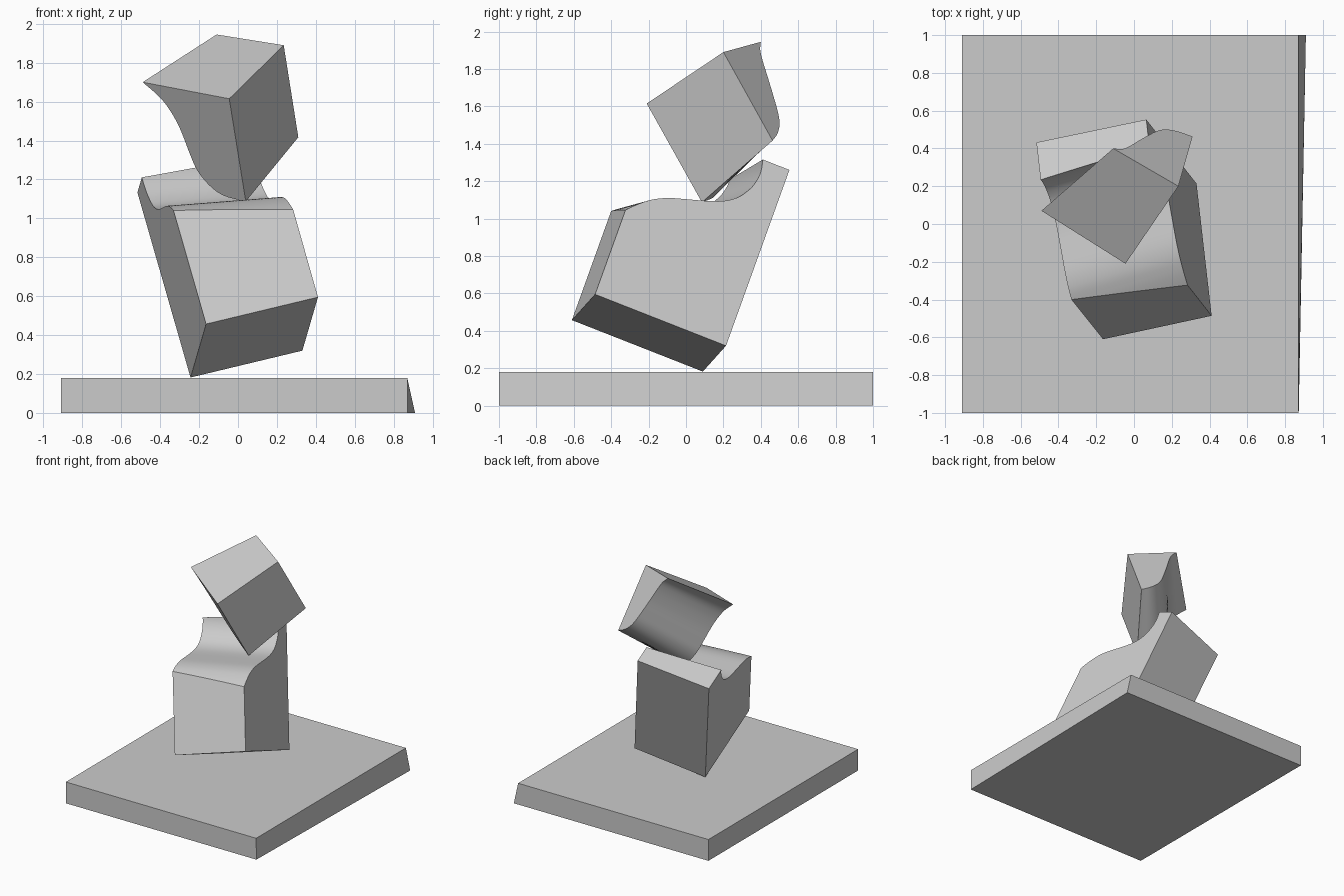
import bpy, bmesh
from mathutils import Vector as V

if "Cube" in bpy.data.objects:
    bpy.data.objects.remove(bpy.data.objects["Cube"])


def prism(name, a, b):
    """Solid lofted between two matching rings of points."""
    bm = bmesh.new()
    ra = [bm.verts.new(p) for p in a]
    rb = [bm.verts.new(p) for p in b]
    n = len(a)
    bm.faces.new(ra)
    bm.faces.new(rb[::-1])
    for i in range(n):
        j = (i + 1) % n
        bm.faces.new((ra[j], ra[i], rb[i], rb[j]))
    bmesh.ops.recalc_face_normals(bm, faces=bm.faces)
    me = bpy.data.meshes.new(name)
    bm.to_mesh(me)
    bm.free()
    ob = bpy.data.objects.new(name, me)
    bpy.context.collection.objects.link(ob)
    return ob


def smooth_path(pts, steps=5):
    """Catmull-Rom through 2D points."""
    p = [V(q) for q in pts]
    p = [2 * p[0] - p[1]] + p + [2 * p[-1] - p[-2]]
    out = []
    for i in range(1, len(p) - 2):
        a, b, c, d = p[i - 1:i + 3]
        for k in range(steps):
            t = k / steps
            out.append(0.5 * (2 * b + (c - a) * t + (2 * a - 5 * b + 4 * c - d) * t * t
                              + (3 * b - a - 3 * c + d) * t ** 3))
    return out + [p[-2]]


def shade(ob):
    bpy.ops.object.select_all(action='DESELECT')
    ob.select_set(True)
    bpy.context.view_layer.objects.active = ob
    bpy.ops.object.shade_smooth_by_angle(angle=0.5)


# base slab with a slightly skewed right side
prism("base_slab",
      [(-.91, -1, 0), (.872, -1, 0), (.91, 1, 0), (-.91, 1, 0)],
      [(-.91, -1, .18), (.87, -1, .18), (.87, 1, .18), (-.91, 1, .18)])

# tilted lower block: bottom and top rings
v = V((.08, -.70, .275))
A, B = V((-.244, .09, .182)), V((.331, .214, .32))
A2, B2 = V((-.517, .432, 1.133)), V((.065, .553, 1.26))
block = prism("lower_block", [A, B, B + v, A + v], [A2, B2, B2 + v, A2 + v])

# wavy cutter swept across the block top
wave = smooth_path([(.412, 1.36), (.41, 1.307), (.398, 1.243), (.366, 1.184), (.323, 1.142),
                    (.27, 1.11), (.2, 1.094), (.115, 1.094), (.02, 1.102), (-.088, 1.11),
                    (-.168, 1.104), (-.227, 1.088), (-.28, 1.067), (-.334, 1.04), (-.42, .99)], 3)
wave = [V((.42, 1.8))] + wave + [V((-.8, .99)), V((-.8, 1.8))]
sweep = V((.58, .165, .045))
W = (B2 - B).normalized()
normal = v.cross(W)


def on_right_side(q):
    x = B.x - (normal.y * (q.x - B.y) + normal.z * (q.y - B.z)) / normal.x
    return V((x, q.x, q.y))


ring = [on_right_side(q) for q in wave]
cutter = prism("wave_cutter", [p + sweep * .6 for p in ring], [p - sweep * 1.8 for p in ring])
cutter.hide_render = True
cutter.hide_set(True)
mod = block.modifiers.new("wave_cut", 'BOOLEAN')
mod.operation = 'DIFFERENCE'
mod.solver = 'EXACT'
mod.object = cutter
bpy.context.view_layer.objects.active = block
bpy.ops.object.modifier_apply(modifier="wave_cut")
bpy.data.objects.remove(cutter)
shade(block)

# upper block with an S-curved side
front = [(1, 0), (.82, .123), (.712, .258), (.64, .408), (.579, .617), (.52, .779),
         (.399, .912), (.246, .985), (0, 1)]
back = [(1, 0), (.88, .08), (.80, .19), (.70, .376), (.59, .573), (.48, .75),
        (.366, .863), (.193, .948), (0, 1)]


def end_ring(corner, top_end, low_end, curve):
    c, e, d = V(corner), V(top_end) - V(corner), V(low_end) - V(corner)
    return [c] + [c + e * q.x + d * q.y for q in smooth_path(curve)]


upper = prism("upper_block",
              end_ring((-.045, -.21, 1.615), (-.49, .07, 1.70), (.04, .085, 1.087), front),
              end_ring((.235, .20, 1.89), (-.11, .40, 1.945), (.31, .463, 1.417), back))
shade(upper)
